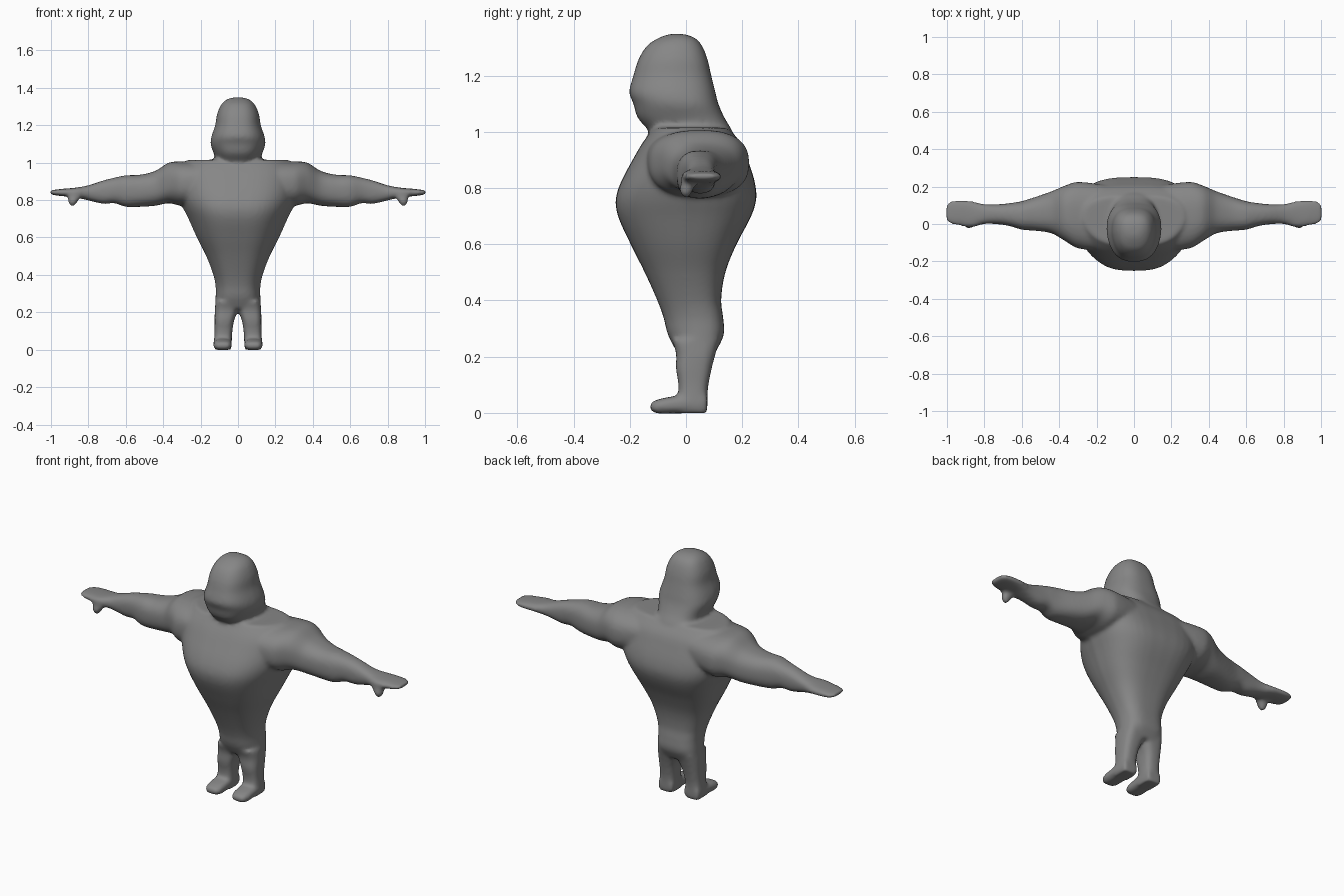
import bpy
import bmesh
import math
from mathutils import Vector

cube = bpy.data.objects.get("Cube")
if cube:
    bpy.data.objects.remove(cube, do_unlink=True)

SIDES = 40
STEPS = 6


def smooth_sections(rows):
    """Interpolate the cross-section rows with a Hermite curve along the first value."""
    rows = [Vector(r) for r in rows]
    last = len(rows) - 1

    def slope(i):
        a, b = rows[max(i - 1, 0)], rows[min(i + 1, last)]
        return (b - a) / (b[0] - a[0])

    result = []
    for i in range(last):
        p, q = rows[i], rows[i + 1]
        span = q[0] - p[0]
        m, n = slope(i) * span, slope(i + 1) * span
        for k in range(STEPS):
            t = k / STEPS
            h = t * t * (3 - 2 * t)
            result.append(p * (1 - h) + q * h + m * (t * (1 - t) ** 2) - n * (t * t * (1 - t)))
    result.append(rows[last])
    return result


def power(value, exponent):
    return math.copysign(abs(value) ** exponent, value)


def loft(bm, axis, rows, square=2.5, taper=0.0, side=1):
    """Rows hold: place along the axis, then low and high limits of the other two axes."""
    others = [a for a in range(3) if a != axis]
    rings = []
    for place, u_low, u_high, v_low, v_high in smooth_sections(rows):
        ring = []
        for k in range(SIDES):
            angle = math.tau * k / SIDES
            c = power(math.cos(angle), 2 / square)
            s = power(math.sin(angle), 2 / square)
            c *= 1 - taper * max(0, -s)
            co = Vector()
            co[axis] = place
            co[others[0]] = (u_low + u_high) / 2 + c * (u_high - u_low) / 2
            co[others[1]] = (v_low + v_high) / 2 + s * (v_high - v_low) / 2
            co.x *= side
            ring.append(bm.verts.new(co))
        rings.append(ring)
    faces = [bm.faces.new(rings[0]), bm.faces.new(rings[-1])]
    for a, b in zip(rings, rings[1:]):
        for k in range(SIDES):
            j = (k + 1) % SIDES
            faces.append(bm.faces.new((a[k], a[j], b[j], b[k])))
    bmesh.ops.recalc_face_normals(bm, faces=faces)


def symmetric(rows):
    return [(z, -w, w, front, back) for z, w, front, back in rows]


# height, half width, front, back
torso = symmetric([
    (.22, .122, -.035, .108), (.28, .12, -.065, .135), (.34, .12, -.08, .132),
    (.4, .132, -.102, .125), (.5, .17, -.147, .14), (.6, .22, -.197, .18),
    (.7, .265, -.242, .232), (.76, .295, -.25, .25), (.82, .32, -.232, .245),
    (.9, .335, -.19, .22), (.96, .33, -.155, .195), (1.015, .27, -.115, .15)])

head = symmetric([
    (.94, .1, -.1, .17), (1, .115, -.13, .165), (1.05, .13, -.172, .137),
    (1.1, .147, -.187, .115), (1.14, .142, -.202, .105), (1.2, .122, -.187, .09),
    (1.26, .112, -.168, .076), (1.31, .09, -.135, .055),
    (1.335, .065, -.095, .03), (1.348, .035, -.06, -.005)])

# distance from the middle, front, back, bottom, top
arm = [
    (.1, -.15, .2, .8, 1), (.3, -.13, .225, .77, 1.006), (.37, -.09, .205, .783, 1),
    (.44, -.05, .175, .77, .957), (.52, -.037, .147, .764, .936),
    (.6, -.03, .122, .764, .932), (.66, -.012, .112, .783, .92),
    (.72, -.002, .106, .78, .905), (.8, 0, .106, .798, .879),
    (.87, -.018, .122, .814, .866), (.94, -.008, .128, .821, .86),
    (.98, 0, .122, .826, .855), (1.005, .015, .105, .832, .851)]

# height, inner, outer, front, back
leg = [
    (0, .035, .128, -.03, .076), (.05, .033, .128, -.028, .076),
    (.1, .03, .125, -.027, .08), (.16, .02, .125, -.036, .092),
    (.21, .001, .124, -.035, .105), (.26, -.002, .12, -.05, .12)]

# length position, inner, outer, bottom, top
foot = [
    (-.128, .05, .115, .008, .036), (-.1, .036, .129, -.002, .048),
    (-.04, .033, .131, -.002, .06), (.02, .033, .13, -.002, .068),
    (.076, .036, .127, -.002, .068)]

# height, inner, outer, front, back
thumb = [
    (.768, .872, .892, -.012, .012), (.785, .863, .908, -.022, .022),
    (.81, .845, .91, -.02, .03), (.84, .83, .91, -.01, .04)]

# All parts share one mesh so that they can be fused
bm = bmesh.new()
loft(bm, 2, torso, square=3, taper=.22)
loft(bm, 2, head, square=2.7, taper=.15)
for side in (1, -1):
    loft(bm, 0, arm, side=side)
    loft(bm, 2, leg, square=3, side=side)
    loft(bm, 1, foot, square=3, side=side)
    loft(bm, 2, thumb, side=side)

mesh = bpy.data.meshes.new("body")
bm.to_mesh(mesh)
bm.free()
body = bpy.data.objects.new("body", mesh)
bpy.context.collection.objects.link(body)

# Fuse the parts into one skin and soften the joins
fuse = body.modifiers.new("fuse", "REMESH")
fuse.mode = "VOXEL"
fuse.voxel_size = .01
fuse.use_smooth_shade = True
soften = body.modifiers.new("soften", "SMOOTH")
soften.factor = .5
soften.iterations = 8

# Plain grey skin
grey = bpy.data.materials.new("grey")
grey.use_nodes = True
colour = (.24, .24, .24, 1)
grey.diffuse_color = colour
grey.node_tree.nodes["Principled BSDF"].inputs["Base Color"].default_value = colour
mesh.materials.append(grey)
